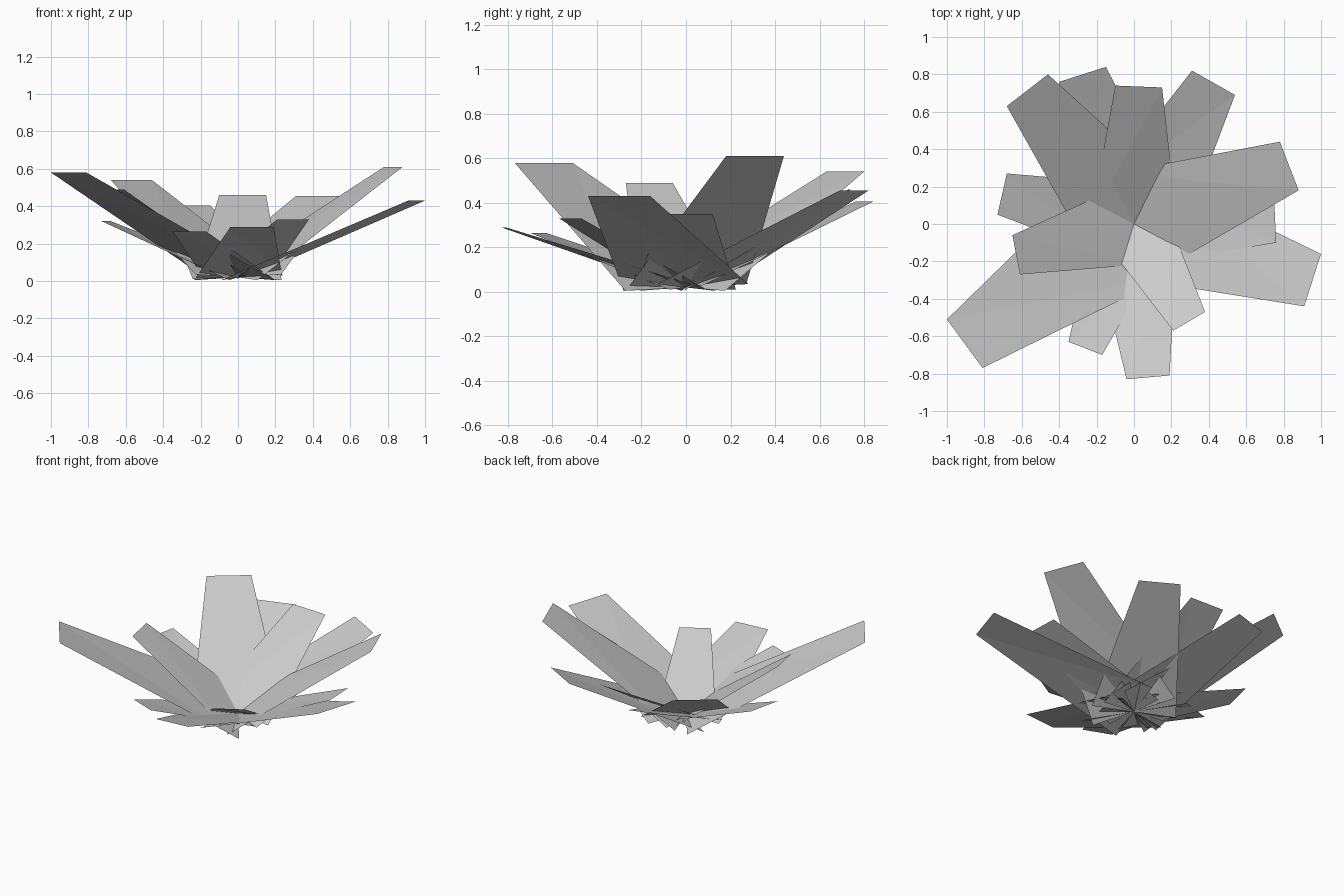
import bpy
from mathutils import Vector

if "Cube" in bpy.data.objects:
    bpy.data.objects.remove(bpy.data.objects["Cube"])

mat = bpy.data.materials.new("pale_grey")
mat.diffuse_color = (0.6, 0.6, 0.6, 1)
mat.use_nodes = True
mat.node_tree.nodes["Principled BSDF"].inputs["Base Color"].default_value = mat.diffuse_color

# Each petal: left and right tip corner (seen from the centre), tip height, base tilt
PETALS = [
    ((0.78, 0.44), (0.88, 0.18), 0.61, 0.015),
    ((0.75, 0.12), (0.76, -0.10), 0.35, -0.01),
    ((1.00, -0.16), (0.91, -0.44), 0.43, 0.015),
    ((0.38, -0.47), (0.21, -0.57), 0.33, -0.01),
    ((0.19, -0.81), (-0.04, -0.83), 0.29, 0.015),
    ((-0.17, -0.70), (-0.35, -0.63), 0.265, -0.01),
    ((-0.81, -0.77), (-1.00, -0.51), 0.58, -0.015),
    ((-0.61, -0.27), (-0.65, -0.06), 0.49, 0.01),
    ((-0.73, 0.05), (-0.68, 0.27), 0.32, -0.015),
    ((-0.68, 0.63), (-0.46, 0.80), 0.54, 0.015),
    ((-0.40, 0.76), (-0.15, 0.84), 0.405, -0.01),
    ((-0.10, 0.74), (0.15, 0.73), 0.46, 0.015),
    ((0.31, 0.82), (0.54, 0.69), 0.455, -0.015),
]


def petal(index, a, b, height, tilt):
    """Tapered flat blade: narrow level tip, wide base across the centre."""
    left, right = Vector((*a, height)), Vector((*b, height))
    if (left.x * right.y - left.y * right.x) > 0:
        left, right = right, left
    length = ((left + right) / 2).length
    side = (left - right).normalized() * 0.27 * length
    base_left = side + Vector((0, 0, 0.02 + tilt))
    base_right = -side + Vector((0, 0, 0.02 - tilt))
    mesh = bpy.data.meshes.new("petal")
    # Creased along one diagonal
    mesh.from_pydata([left, right, base_right, base_left], [], [(0, 3, 1), (1, 3, 2)])
    mesh.materials.append(mat)
    bpy.context.collection.objects.link(bpy.data.objects.new(f"petal_{index}", mesh))


for i, data in enumerate(PETALS, 1):
    petal(i, *data)
